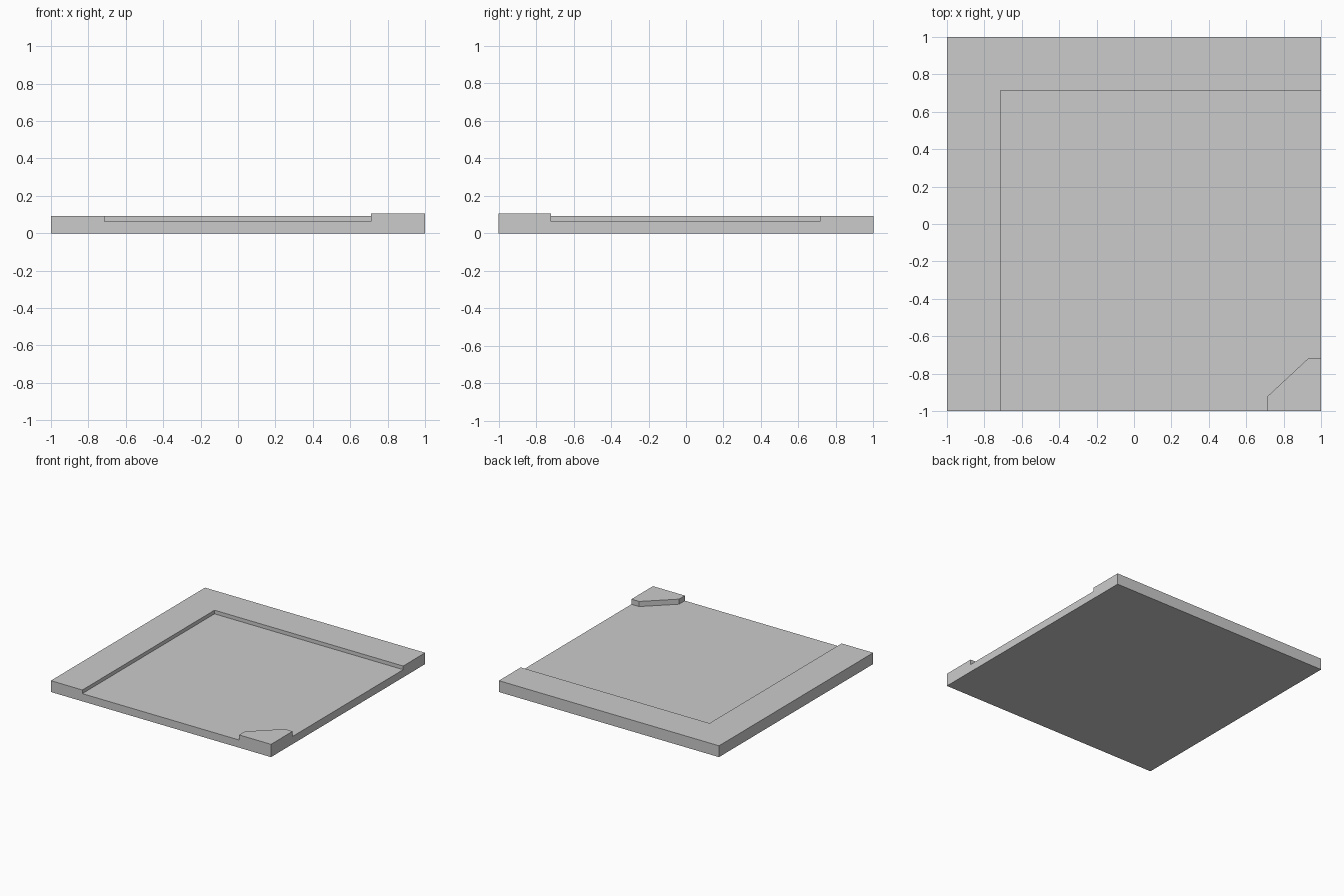
import bpy
import bmesh

if "Cube" in bpy.data.objects:
    bpy.data.objects.remove(bpy.data.objects["Cube"])

FLOOR, RIM, CORNER = 0.063, 0.093, 0.105


def prism(name, outline, z0, z1):
    """Extrude a counter-clockwise plan outline from z0 up to z1."""
    bm = bmesh.new()
    face = bm.faces.new([bm.verts.new((x, y, z0)) for x, y in outline])
    top = bmesh.ops.extrude_face_region(bm, geom=[face])["geom"]
    bmesh.ops.translate(bm, vec=(0, 0, z1 - z0),
                        verts=[v for v in top if isinstance(v, bmesh.types.BMVert)])
    bmesh.ops.recalc_face_normals(bm, faces=bm.faces)
    mesh = bpy.data.meshes.new(name)
    bm.to_mesh(mesh)
    bm.free()
    obj = bpy.data.objects.new(name, mesh)
    bpy.context.collection.objects.link(obj)
    return obj


def cut(target, cutter):
    """Subtract a cutter and remove it."""
    mod = target.modifiers.new(cutter.name, 'BOOLEAN')
    mod.operation, mod.solver, mod.object = 'DIFFERENCE', 'EXACT', cutter
    cutter.hide_render = True
    bpy.context.view_layer.objects.active = target
    bpy.ops.object.modifier_apply(modifier=mod.name)
    bpy.data.objects.remove(cutter)


# Square slab at the height of the raised corner
tile = prism("corner_tile", [(-1, -1), (1, -1), (1, 1), (-1, 1)], 0, CORNER)

# Everything except the chamfered corner block drops to rim height
block_edge = [(1.2, -0.72), (0.93, -0.72), (0.71, -0.925), (0.71, -1.2)]
cut(tile, prism("rim_cutter",
                [(-1.2, -1.2), (-1.2, 1.2), (1.2, 1.2)] + block_edge, RIM, 0.3))

# Recessed floor, leaving an L-shaped rim on the left and back
cut(tile, prism("recess_cutter",
                [(-0.714, -1.2), (-0.714, 0.715), (1.2, 0.715)] + block_edge, FLOOR, 0.3))
